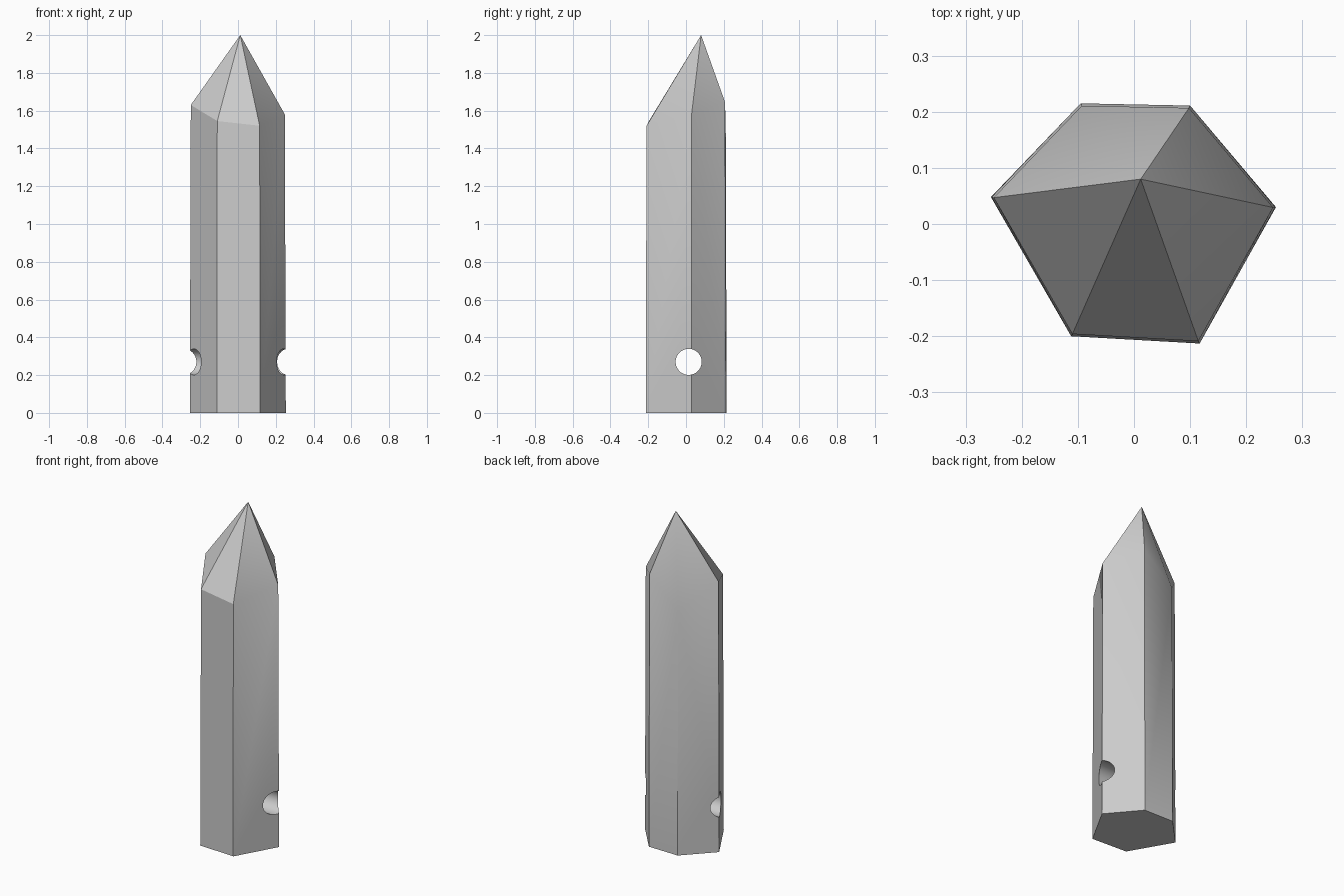
import bpy, bmesh, math

cube = bpy.data.objects.get("Cube")
if cube:
    bpy.data.objects.remove(cube, do_unlink=True)

stone = bpy.data.materials.new("grey stone")
stone.use_nodes = True
grey = (0.6, 0.6, 0.6, 1)
stone.diffuse_color = grey
stone.node_tree.nodes["Principled BSDF"].inputs["Base Color"].default_value = grey

# Uneven six-sided outline: x, y and the height where the point begins
corners = [(-0.255, 0.048, 1.63), (-0.112, -0.2, 1.545), (0.117, -0.213, 1.52),
           (0.253, 0.03, 1.58), (0.1, 0.211, 1.645), (-0.095, 0.215, 1.47)]
taper = 0.98

# Crystal body and off-centre point
bm = bmesh.new()
base = [bm.verts.new((x, y, 0)) for x, y, z in corners]
shoulder = [bm.verts.new((x * taper, y * taper, z)) for x, y, z in corners]
apex = bm.verts.new((0.012, 0.08, 2))
bm.faces.new(base[::-1])
for i in range(6):
    j = (i + 1) % 6
    bm.faces.new((base[i], base[j], shoulder[j], shoulder[i]))
    bm.faces.new((shoulder[i], shoulder[j], apex))
bmesh.ops.recalc_face_normals(bm, faces=bm.faces)
mesh = bpy.data.meshes.new("crystal")
bm.to_mesh(mesh)
bm.free()
crystal = bpy.data.objects.new("crystal", mesh)
bpy.context.collection.objects.link(crystal)
mesh.materials.append(stone)

# Round cord hole, drilled from side to side
bpy.ops.mesh.primitive_cylinder_add(vertices=48, radius=0.069, depth=1,
                                    location=(0, 0.014, 0.27),
                                    rotation=(0, math.pi / 2, 0))
drill = bpy.context.object
drill.name = "hole_cutter"
drill.hide_render = True
drill.data.materials.append(stone)

bpy.ops.object.select_all(action='DESELECT')
crystal.select_set(True)
bpy.context.view_layer.objects.active = crystal
cut = crystal.modifiers.new("cord hole", 'BOOLEAN')
cut.operation = 'DIFFERENCE'
cut.solver = 'EXACT'
cut.object = drill
bpy.ops.object.modifier_apply(modifier=cut.name)
bpy.data.objects.remove(drill, do_unlink=True)

# Crisp long edges, soft transition where the point leans gently
bpy.ops.object.shade_smooth_by_angle(angle=math.radians(30))
